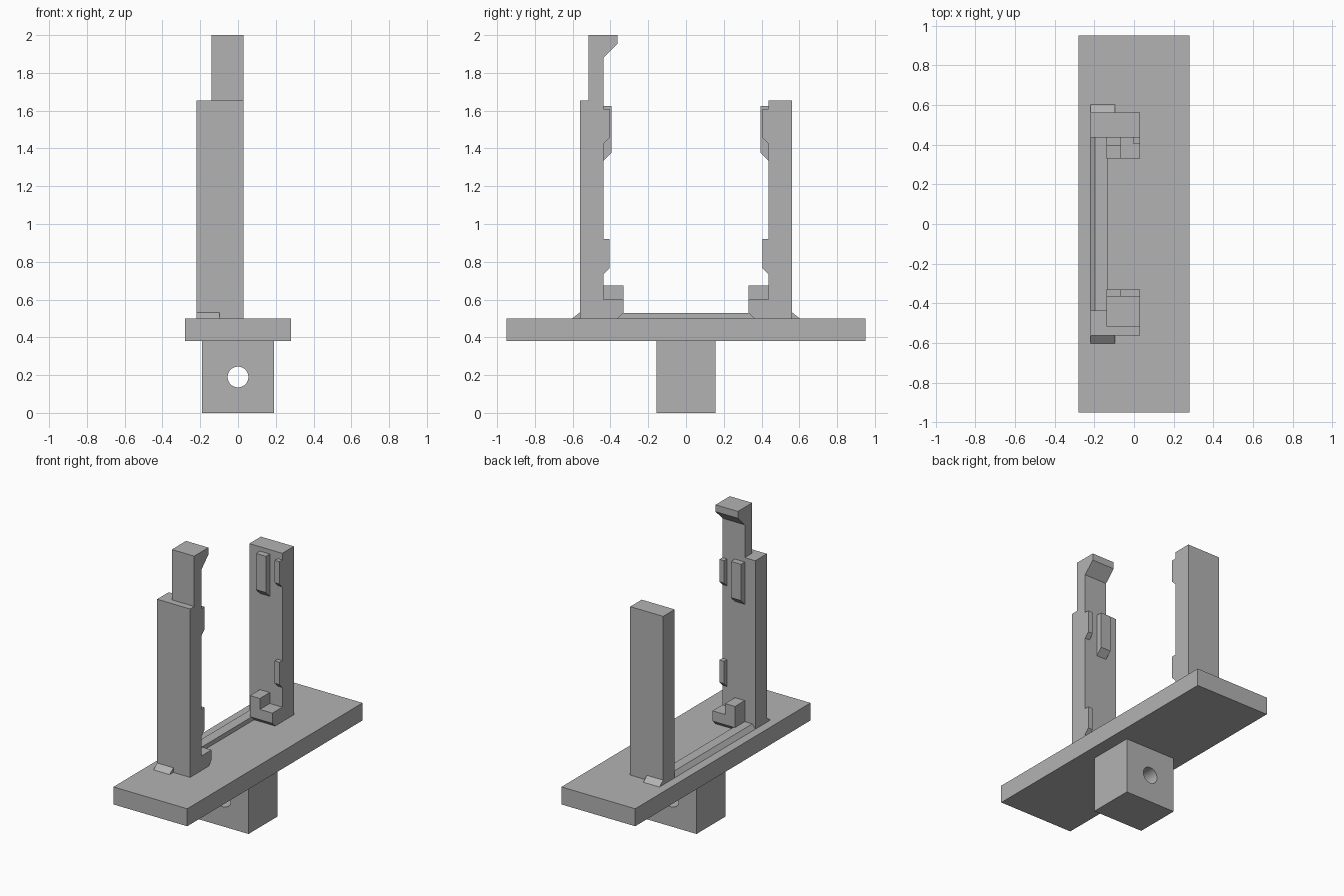
import bpy
import bmesh
import math

cube = bpy.data.objects.get("Cube")
if cube:
    bpy.data.objects.remove(cube, do_unlink=True)

grey = bpy.data.materials.new("plain_grey")
grey.use_nodes = True
colour = (0.45, 0.45, 0.45, 1)
grey.diffuse_color = colour
grey.node_tree.nodes["Principled BSDF"].inputs["Base Color"].default_value = colour


def prism(name, profile, start, end, axis="x", side=1):
    """Extrude a profile along x (points are y, z) or along y (points are x, z)."""
    bm = bmesh.new()
    if axis == "x":
        points = [(start, side * y, z) for y, z in profile]
        move = (end - start, 0, 0)
    else:
        points = [(x, start, z) for x, z in profile]
        move = (0, end - start, 0)
    face = bm.faces.new([bm.verts.new(p) for p in points])
    result = bmesh.ops.extrude_face_region(bm, geom=[face])
    verts = [g for g in result["geom"] if isinstance(g, bmesh.types.BMVert)]
    bmesh.ops.translate(bm, verts=verts, vec=move)
    bmesh.ops.recalc_face_normals(bm, faces=bm.faces)
    mesh = bpy.data.meshes.new(name)
    bm.to_mesh(mesh)
    bm.free()
    mesh.materials.append(grey)
    obj = bpy.data.objects.new(name, mesh)
    bpy.context.collection.objects.link(obj)
    return obj


def rect(a0, a1, z0, z1):
    return [(a0, z0), (a1, z0), (a1, z1), (a0, z1)]


def pad(depth, bottom, top):
    """Raised pad with a sloped underside on the inner face of a post."""
    drop = POST_IN - depth
    return [(POST_IN, bottom), (depth, bottom + drop), (depth, top), (POST_IN, top)]


DECK = 0.5
POST_IN, POST_OUT, POST_TOP = 0.437, 0.562, 1.655
LEFT_X, INNER_X, RIGHT_X = -0.22, -0.14, 0.03
TAB_X = -0.065
FOOT_IN = 0.33

# Base plate and mounting stem
prism("base_plate", rect(-0.95, 0.95, 0.38, DECK), -0.28, 0.28)
stem = prism("stem", rect(-0.157, 0.157, 0, 0.38), -0.19, 0.19)

# Round cross hole through the stem
bpy.ops.mesh.primitive_cylinder_add(vertices=48, radius=0.055, depth=0.6,
                                    location=(0, 0, 0.19),
                                    rotation=(math.pi / 2, 0, 0))
cutter = bpy.context.object
cutter.name = "hole_cutter"
cutter.hide_render = True
cutter.data.materials.append(grey)
cut = stem.modifiers.new("hole", "BOOLEAN")
cut.operation = "DIFFERENCE"
cut.solver = "EXACT"
cut.object = cutter
bpy.ops.object.select_all(action="DESELECT")
stem.select_set(True)
bpy.context.view_layer.objects.active = stem
bpy.ops.object.modifier_apply(modifier=cut.name)
bpy.data.objects.remove(cutter, do_unlink=True)
bpy.ops.object.shade_smooth_by_angle(angle=math.radians(30))

# Low rail joining the posts, with a sloped outer edge
prism("rail", [(LEFT_X, DECK), (-0.13, DECK), (-0.13, 0.53), (-0.197, 0.53)],
      -POST_IN, POST_IN, axis="y")

# Matching posts with pads, feet and toe wedges
for label, side in (("front", -1), ("back", 1)):
    prism(label + "_post", rect(POST_IN, POST_OUT, DECK, POST_TOP),
          LEFT_X, RIGHT_X, side=side)
    prism(label + "_toe_wedge",
          [(POST_OUT, DECK), (0.602, DECK), (POST_OUT, 0.532)],
          LEFT_X, -0.097, side=side)
    prism(label + "_wide_pad", pad(0.395, 1.335, 1.625), INNER_X, TAB_X, side=side)
    prism(label + "_upper_pad", pad(0.405, 1.425, 1.61), -0.005, RIGHT_X, side=side)
    prism(label + "_lower_pad", pad(0.405, 0.735, 0.92), -0.005, RIGHT_X, side=side)
    prism(label + "_foot",
          [(POST_IN, DECK), (0.36, DECK), (FOOT_IN, 0.53), (FOOT_IN, 0.6), (POST_IN, 0.6)],
          INNER_X, RIGHT_X, side=side)
    prism(label + "_foot_block", rect(FOOT_IN, POST_IN, 0.6, 0.675),
          INNER_X, TAB_X, side=side)

# Latch hook on top of the front post
prism("latch_hook",
      [(0.517, POST_TOP), (POST_IN, POST_TOP), (POST_IN, 1.88),
       (0.363, 1.953), (0.363, 2), (0.517, 2)],
      INNER_X, RIGHT_X, side=-1)
